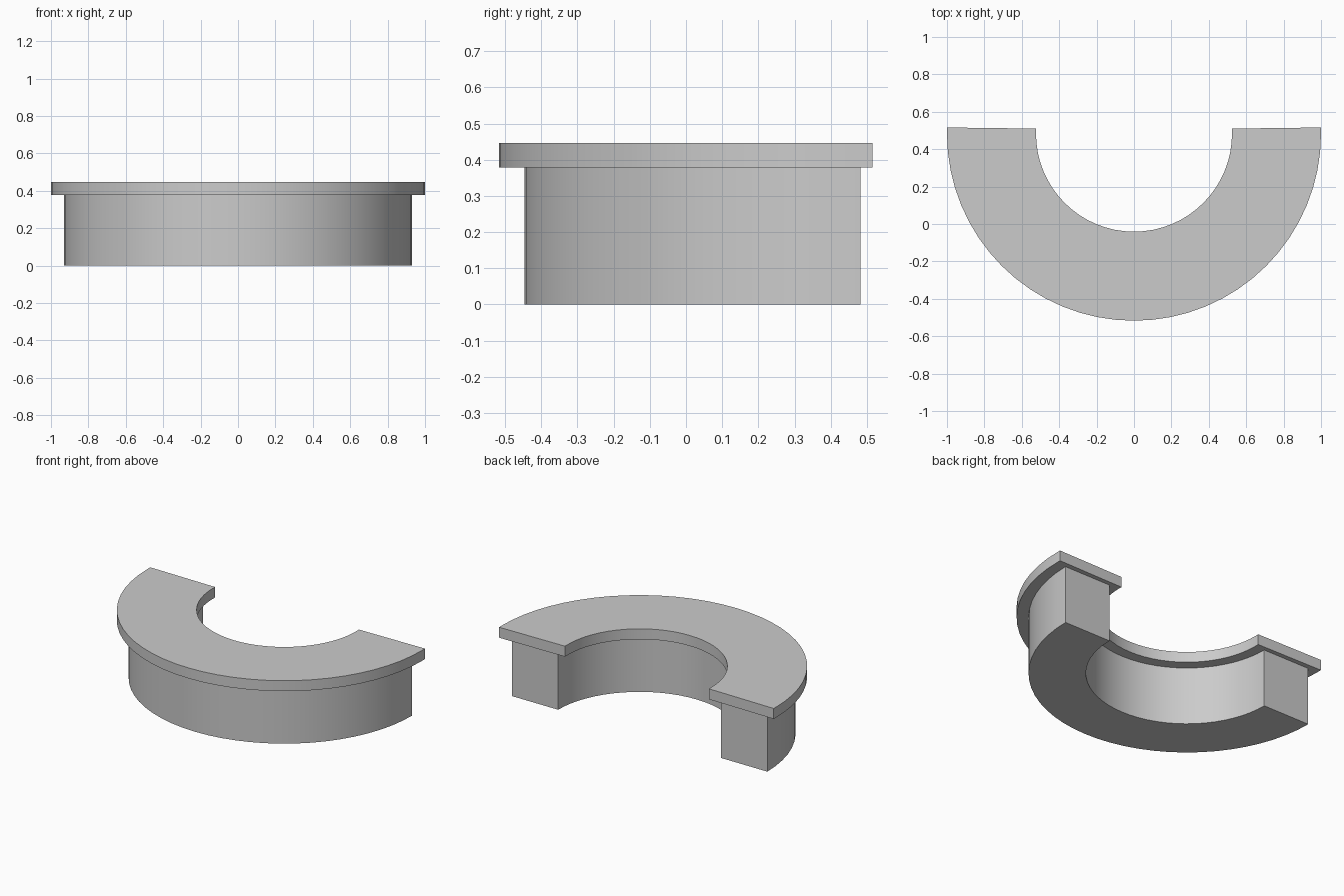
import bpy, bmesh, math

if "Cube" in bpy.data.objects:
    bpy.data.objects.remove(bpy.data.objects["Cube"])

CY = 0.483   # centre of the half ring
SEG = 32


def arc(r, end_y):
    """Half circle opening to +y, optionally extended straight to end_y."""
    pts = [(r * math.cos(math.pi + math.pi * i / SEG),
            CY + r * math.sin(math.pi + math.pi * i / SEG)) for i in range(SEG + 1)]
    if end_y > CY:
        pts = [(-r, end_y)] + pts + [(r, end_y)]
    return pts


def half_ring(name, r_out, r_in, z0, z1, end_out=CY, end_in=CY):
    outer, inner = arc(r_out, end_out), arc(r_in, end_in)
    bm = bmesh.new()
    # each section is a closed rectangle; neighbours are joined by quads
    rows = []
    for (xo, yo), (xi, yi) in zip(outer, inner):
        rows.append([bm.verts.new(c) for c in
                     ((xo, yo, z0), (xo, yo, z1), (xi, yi, z1), (xi, yi, z0))])
    for a, b in zip(rows, rows[1:]):
        for k in range(4):
            n = (k + 1) % 4
            bm.faces.new((a[k], b[k], b[n], a[n]))
    bm.faces.new(rows[0])
    bm.faces.new(rows[-1][::-1])
    bmesh.ops.recalc_face_normals(bm, faces=bm.faces[:])
    mesh = bpy.data.meshes.new(name)
    bm.to_mesh(mesh)
    bm.free()
    ob = bpy.data.objects.new(name, mesh)
    bpy.context.collection.objects.link(ob)
    bpy.ops.object.select_all(action='DESELECT')
    ob.select_set(True)
    bpy.context.view_layer.objects.active = ob
    bpy.ops.object.shade_smooth_by_angle(angle=math.radians(30))
    return ob


# Solid curved base
half_ring("counter_base", 0.93, 0.593, 0.0, 0.378)
# Overhanging top slab
half_ring("counter_top", 1.0, 0.524, 0.378, 0.447, 0.516, 0.51)
